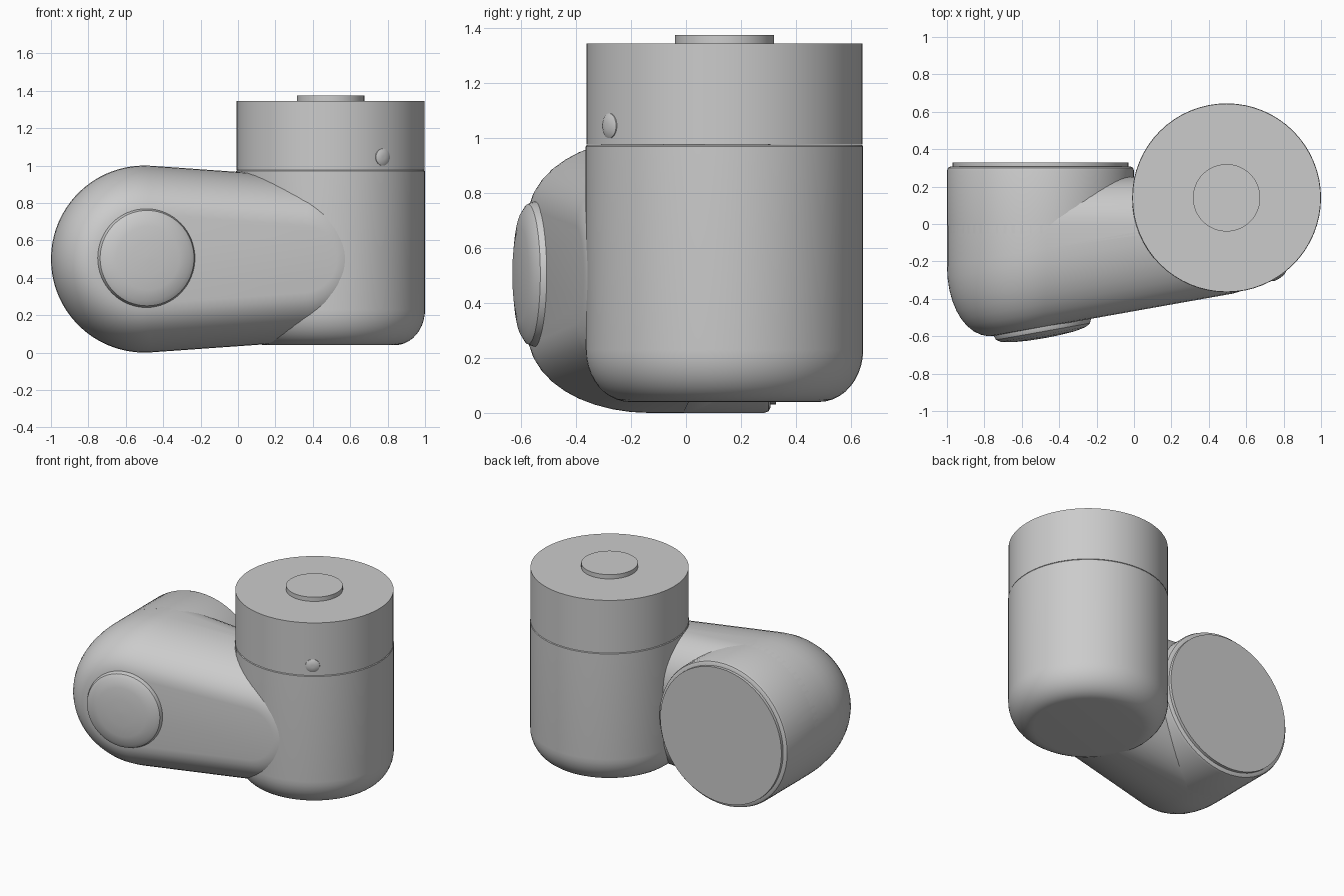
import bpy, bmesh, math
from mathutils import Matrix

if "Cube" in bpy.data.objects:
    bpy.data.objects.remove(bpy.data.objects["Cube"])

SLOPE, FRONT = 0.178, -0.466      # slanted front plane: y = FRONT + SLOPE * x
N = 64


def loft(name, rings, matrix=Matrix(), angle=35):
    """Skin a stack of equal-length rings and cap both ends."""
    bm = bmesh.new()
    vs = [[bm.verts.new(p) for p in ring] for ring in rings]
    n = len(rings[0])
    for a, b in zip(vs, vs[1:]):
        for i in range(n):
            j = (i + 1) % n
            bm.faces.new((a[i], a[j], b[j], b[i]))
    bm.faces.new(vs[0])
    bm.faces.new(vs[-1])
    bmesh.ops.recalc_face_normals(bm, faces=bm.faces)
    me = bpy.data.meshes.new(name)
    bm.to_mesh(me)
    bm.free()
    ob = bpy.data.objects.new(name, me)
    ob.matrix_world = matrix
    bpy.context.collection.objects.link(ob)
    bpy.ops.object.select_all(action='DESELECT')
    ob.select_set(True)
    bpy.context.view_layer.objects.active = ob
    bpy.ops.object.shade_smooth_by_angle(angle=math.radians(angle))
    return ob


def lathe(name, profile, matrix):
    """Revolve (radius, height) points about the local z axis."""
    turn = [2 * math.pi * i / N for i in range(N)]
    return loft(name, [[(r * math.cos(a), r * math.sin(a), h) for a in turn]
                       for r, h in profile], matrix)


def quarter(inset, depth, steps=10):
    """Elliptical edge rounding as (inset, depth) pairs, outermost face first."""
    return [(inset * (1 - math.sin(t)), depth * (1 - math.cos(t)))
            for t in (math.pi / 2 * k / steps for k in range(steps + 1))]


def outline(inset):
    """Tapered stadium (hull of two circles) in x, z."""
    ra, rb, xa, xb = 0.5 - inset, 0.44 - inset, -0.5, 0.35
    t0 = math.acos((ra - rb) / (xb - xa))
    pts = []
    for k in range(41):
        t = t0 + (2 * math.pi - 2 * t0) * k / 40
        pts.append((xa + ra * math.cos(t), 0.5 + ra * math.sin(t)))
    for k in range(33):
        t = -t0 + 2 * t0 * k / 32
        pts.append((xb + rb * math.cos(t), 0.5 + rb * math.sin(t)))
    return pts


# Arm: slanted rounded front, softer rounded back
rings = [[(x, FRONT + SLOPE * x + d, z) for x, z in outline(i)]
         for i, d in quarter(0.26, 0.42)]
rings += [[(x, 0.25 - d, z) for x, z in outline(i)]
          for i, d in reversed(quarter(0.3, 0.26))]
loft("arm", rings)

# Horizontal drum and its back plate
to_back = Matrix.Rotation(-math.pi / 2, 4, 'X')     # local z -> +y
drum_at = Matrix.Translation((-0.5, 0, 0.5)) @ to_back
lathe("drum", [(0.45, -0.05), (0.5, -0.05), (0.5, 0.285), (0.495, 0.3), (0.48, 0.308)], drum_at)
lathe("back_plate", [(0.47, 0.29), (0.47, 0.328)], drum_at)

# Vertical post with rounded foot
post_at = Matrix.Translation((0.495, 0.14, 0))
foot = [(0.505 - i, 0.04 + d) for i, d in quarter(0.16, 0.19)]
lathe("post", foot + [(0.505, 0.97), (0.501, 0.975)], post_at)

# Cap and top disc
lathe("cap", [(0.503, 0.976), (0.503, 1.345)], post_at)
lathe("top_disc", [(0.18, 1.33), (0.18, 1.375)], post_at)

# Small pointer bump on the cap
bump_at = (Matrix.Translation((0.775, -0.28, 1.045)) @ Matrix.Rotation(math.radians(34), 4, 'Z')
           @ Matrix.Rotation(math.pi / 2, 4, 'X'))
lathe("pointer", [(0.05, -0.03), (0.045, 0.0), (0.03, 0.008), (0.01, 0.01)], bump_at)

# Domed front button lying on the slanted face
button_at = (Matrix.Translation((-0.49, FRONT - SLOPE * 0.49, 0.505))
             @ Matrix.Rotation(math.atan(SLOPE), 4, 'Z') @ Matrix.Rotation(math.pi / 2, 4, 'X'))
lathe("front_button", [(0.262, -0.05), (0.264, 0.0), (0.255, 0.022), (0.23, 0.038),
                       (0.17, 0.05), (0.09, 0.056), (0.01, 0.058)], button_at)
